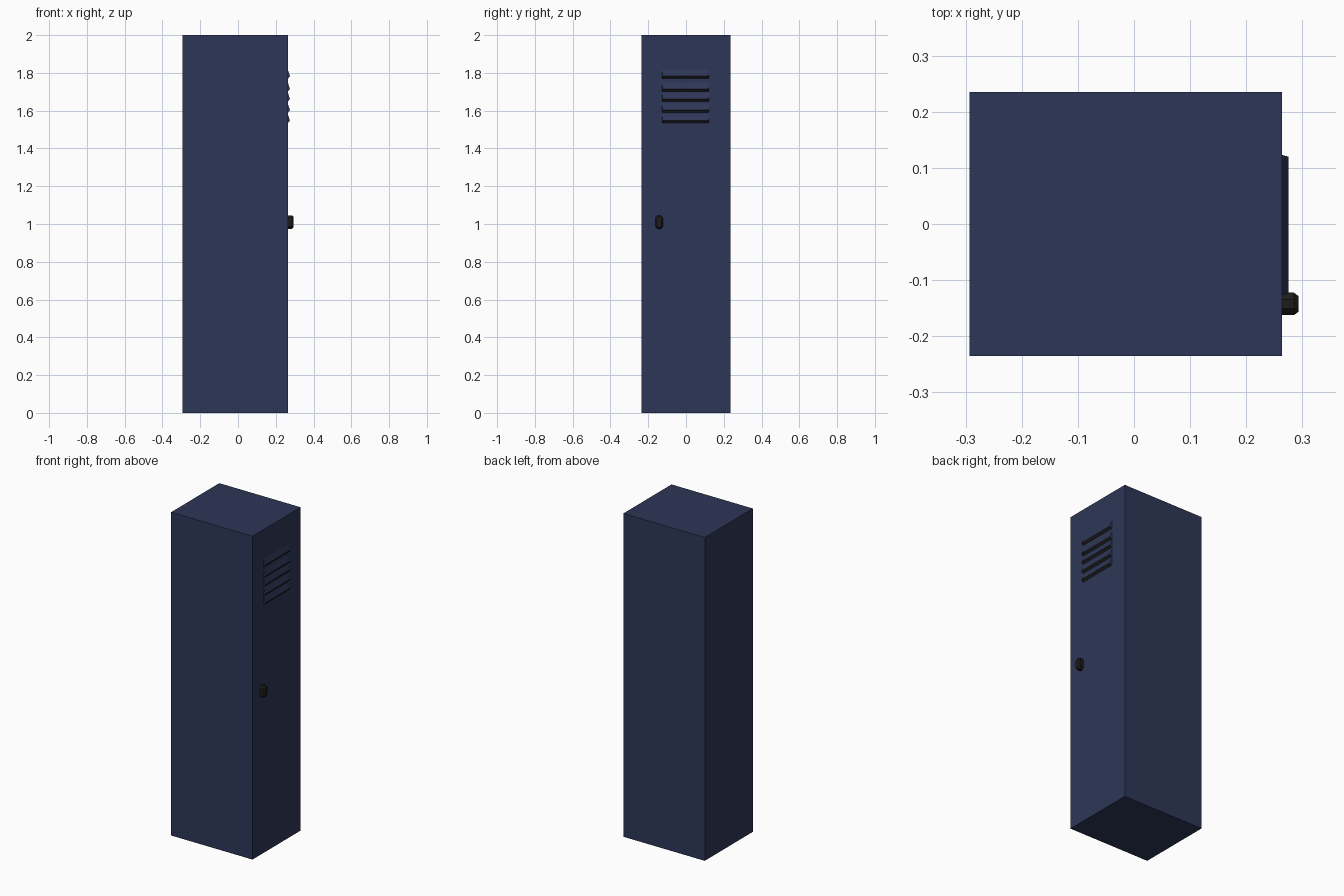
import bpy, bmesh

if "Cube" in bpy.data.objects:
    bpy.data.objects.remove(bpy.data.objects["Cube"])

def material(name, rgb):
    m = bpy.data.materials.new(name)
    m.diffuse_color = (*rgb, 1)
    m.use_nodes = True
    m.node_tree.nodes["Principled BSDF"].inputs["Base Color"].default_value = m.diffuse_color
    return m

navy = material("navy paint", (0.027, 0.037, 0.096))
black = material("black plastic", (0.012, 0.012, 0.012))

FRONT_X = 0.264  # plane of the door side

def finish(bm, name, *mats):
    bmesh.ops.recalc_face_normals(bm, faces=bm.faces)
    mesh = bpy.data.meshes.new(name)
    for m in mats:
        mesh.materials.append(m)
    bm.to_mesh(mesh)
    bm.free()
    obj = bpy.data.objects.new(name, mesh)
    bpy.context.collection.objects.link(obj)
    return obj

def loft(bm, rings):
    """Skin equal-length closed rings and cap both ends."""
    loops = [[bm.verts.new(p) for p in r] for r in rings]
    n = len(loops[0])
    for a, b in zip(loops, loops[1:]):
        for i in range(n):
            j = (i + 1) % n
            bm.faces.new((a[i], a[j], b[j], b[i]))
    bm.faces.new(loops[0])
    bm.faces.new(loops[-1])

# cabinet body
bm = bmesh.new()
bmesh.ops.create_cube(bm, size=1)
for v in bm.verts:
    v.co.x = FRONT_X if v.co.x > 0 else -0.293
    v.co.y *= 0.47
    v.co.z = 2.0 if v.co.z > 0 else 0.0
finish(bm, "locker_body", navy)

# louvred vents: sloping hood with a dark underside
for k, top in enumerate((1.817, 1.749, 1.696, 1.637, 1.582)):
    bm = bmesh.new()
    rings = []
    for side in (-1, 1):
        rings.append([(FRONT_X, side * 0.125 - 0.002, top),
                      (FRONT_X + 0.011, side * 0.122 - 0.002, top - 0.034),
                      (FRONT_X, side * 0.125 - 0.002, top - 0.048)])
    loft(bm, rings)
    vent = finish(bm, f"vent_louvre_{k + 1}", navy, black)
    for p in vent.data.polygons:
        if p.normal.z < -0.3:
            p.material_index = 1

# door knob: upright octagon with a bevelled front
def octagon(x, hy, hz, c):
    pts = [(hy, hz - c), (hy - c, hz), (c - hy, hz), (-hy, hz - c),
           (-hy, c - hz), (c - hy, -hz), (hy - c, -hz), (hy, c - hz)]
    return [(x, y - 0.1425, z + 1.01) for y, z in pts]

bm = bmesh.new()
loft(bm, [octagon(FRONT_X, 0.02, 0.036, 0.012),
          octagon(FRONT_X + 0.021, 0.02, 0.036, 0.012),
          octagon(FRONT_X + 0.029, 0.014, 0.029, 0.009)])
finish(bm, "door_knob", black)
